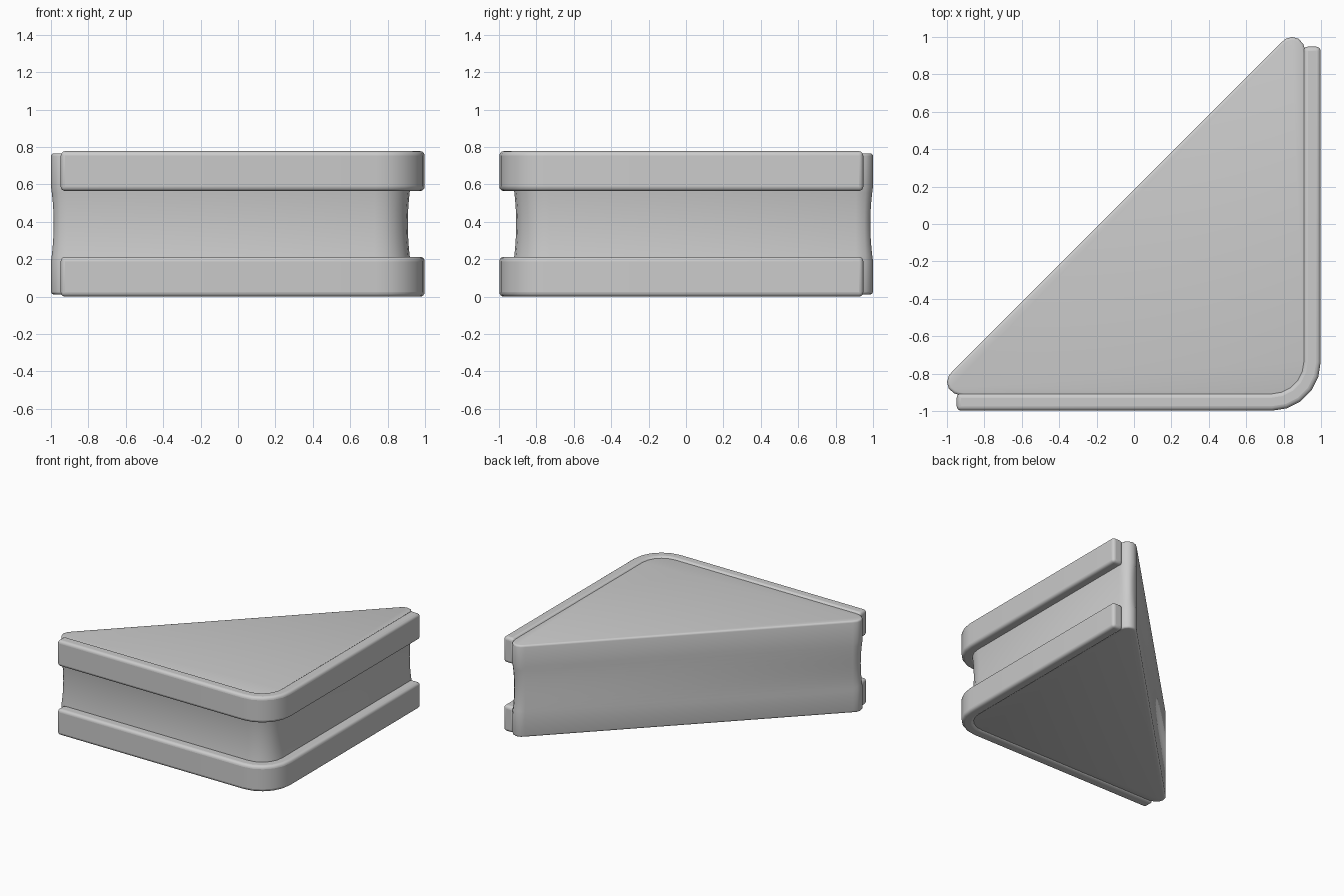
import bpy, bmesh, math
from mathutils import Vector

if "Cube" in bpy.data.objects:
    bpy.data.objects.remove(bpy.data.objects["Cube"])

H = 0.778
MID = H / 2


def finish(name, bm, angle):
    bmesh.ops.recalc_face_normals(bm, faces=bm.faces)
    me = bpy.data.meshes.new(name)
    bm.to_mesh(me)
    bm.free()
    ob = bpy.data.objects.new(name, me)
    bpy.context.collection.objects.link(ob)
    bpy.ops.object.select_all(action='DESELECT')
    ob.select_set(True)
    bpy.context.view_layer.objects.active = ob
    bpy.ops.object.shade_smooth_by_angle(angle=math.radians(angle))
    return ob


def loft(rings):
    bm = bmesh.new()
    vs = [[bm.verts.new(p) for p in r] for r in rings]
    n = len(vs[0])
    for a, b in zip(vs, vs[1:]):
        for i in range(n):
            j = (i + 1) % n
            bm.faces.new((a[i], a[j], b[j], b[i]))
    bm.faces.new(vs[0][::-1])
    bm.faces.new(vs[-1])
    return bm


def corner(edge, r, n=5):
    """Rounded corner whose straight sides lie at x=edge and y=-edge."""
    c = edge - r
    return [(c + r * math.sin(a), -c - r * math.cos(a))
            for a in [math.pi / 2 * i / n for i in range(n + 1)]]


def inset(pts, dist):
    """Move each outline point inward along its averaged normal."""
    out, n = [], len(pts)
    for i, p in enumerate(pts):
        p, a, b = Vector(p), Vector(pts[i - 1]), Vector(pts[(i + 1) % n])
        n1, n2 = (p - a).normalized(), (b - p).normalized()
        n1, n2 = Vector((-n1.y, n1.x)), Vector((-n2.y, n2.x))
        m = (n1 + n2).normalized()
        out.append(p + m * dist[i] / max(m.dot(n1), 0.5))
    return out


# Wedge core: rounded triangle with a shallow hollow round its two short sides
tip = [(-0.968, -0.785), (-0.99, -0.81), (-1.0, -0.845), (-0.99, -0.88),
       (-0.962, -0.905), (-0.91, -0.922)]
outline = tip + corner(0.922, 0.19) + [(-y, -x) for x, y in reversed(tip)]
n = len(outline)
mask = [0 if i in (0, n - 1) else 1 for i in range(n)]
z0, z1, r = 0.012, H - 0.012, 0.015
steps = []
for k in range(4):
    a = math.pi / 2 * k / 3
    steps.append((z0 + r * (1 - math.cos(a + math.pi / 2 - math.pi / 2)) if k else z0,
                  r * (1 - math.sin(a)), 0))
for k in range(13):
    t = -1 + k / 6
    steps.append((MID + 0.2 * t, 0, 0.014 * (1 - t * t)))
steps += [(H - z, e, 0) for z, e, _ in reversed(steps[:4])]
rings = [[(p.x, p.y, z) for p in inset(outline, [e + d * m for m in mask])]
         for z, e, d in steps]
finish("wedge_core", loft(rings), 40)

# Raised bands along the top and bottom of the short sides
outer = [(-0.948, -0.995)] + corner(0.998, 0.26) + [(0.995, 0.948)]
outer[0], outer[-1] = (-0.948, -0.998), (0.998, 0.948)
inner = [(-0.948, -0.905)] + corner(0.905, 0.17) + [(0.905, 0.948)]
band = outer + inner[::-1]
for name, lo, hi in (("lower_band", 0.0, 0.213), ("upper_band", H - 0.213, H)):
    ob = finish(name, loft([[(x, y, z) for x, y in band] for z in (lo, hi)]), 40)
    bev = ob.modifiers.new("rounded_edges", 'BEVEL')
    bev.width = 0.024
    bev.segments = 4
    bev.limit_method = 'ANGLE'
    bev.angle_limit = math.radians(40)
